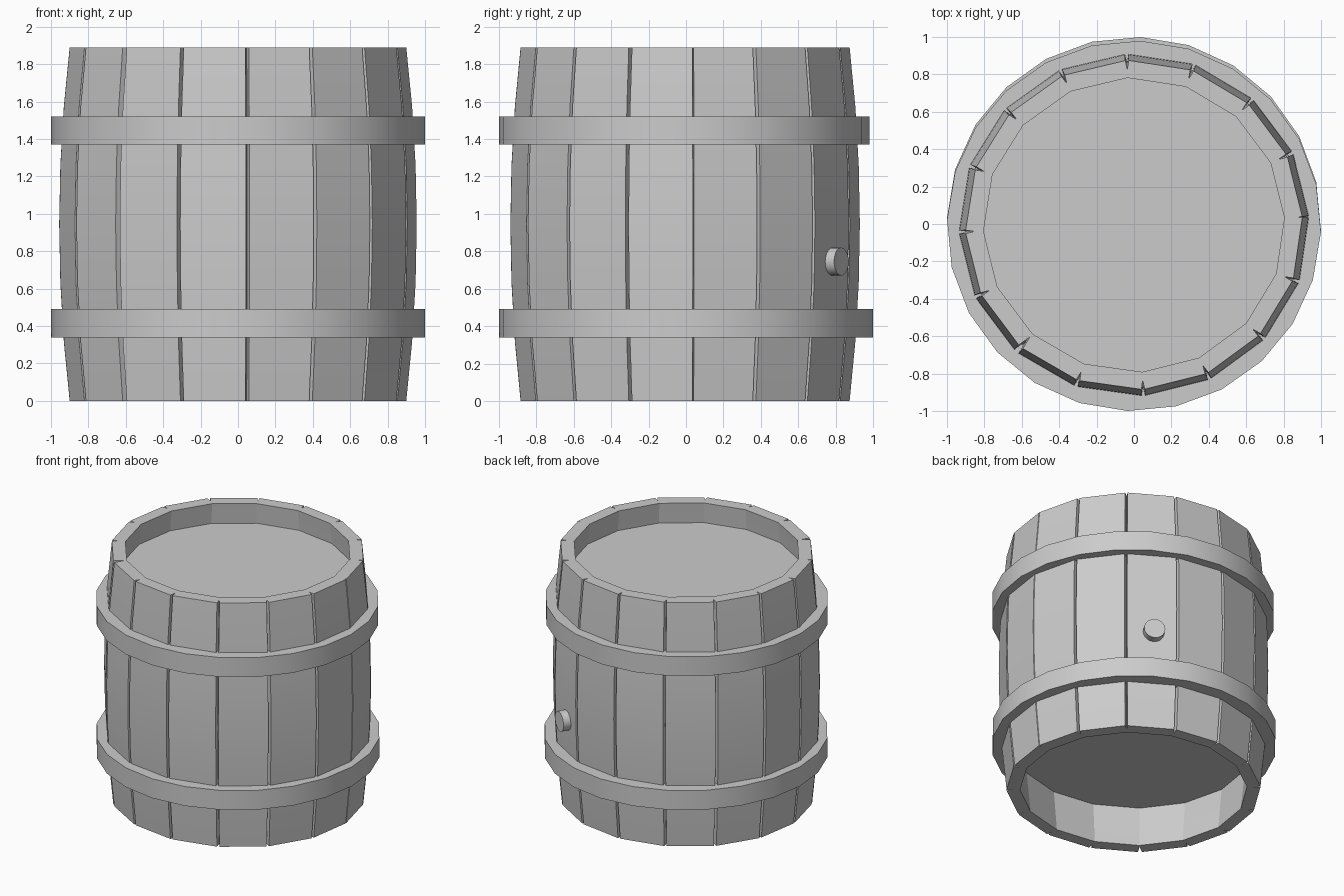
import bpy, bmesh, math
from mathutils import Matrix, Vector

cube = bpy.data.objects.get("Cube")
if cube:
    bpy.data.objects.remove(cube, do_unlink=True)

grey = bpy.data.materials.new("plain_grey")
grey.use_nodes = True
COLOUR = (0.6, 0.6, 0.6, 1)
grey.diffuse_color = COLOUR
grey.node_tree.nodes["Principled BSDF"].inputs["Base Color"].default_value = COLOUR

HEIGHT = 1.89
STAVES = 16
STEP = 2 * math.pi / STAVES
START = math.radians(2.4)
# The body is very slightly oval
OVAL = Matrix.Translation((0, -0.005, 0)) @ Matrix.Diagonal((1, 0.977, 1, 1))


def finish(name, bm):
    """Turn a bmesh into a grey object, smooth except at sharp edges."""
    bmesh.ops.recalc_face_normals(bm, faces=bm.faces)
    mesh = bpy.data.meshes.new(name)
    bm.to_mesh(mesh)
    bm.free()
    mesh.materials.append(grey)
    obj = bpy.data.objects.new(name, mesh)
    bpy.context.collection.objects.link(obj)
    bpy.ops.object.select_all(action='DESELECT')
    obj.select_set(True)
    bpy.context.view_layer.objects.active = obj
    bpy.ops.object.shade_smooth_by_angle(angle=math.radians(25))
    return obj


def bulge(z):
    """Distance from the axis to the outer face of a stave."""
    t = 2 * z / HEIGHT - 1
    return 0.885 + 0.055 * (1 - t * t)


def stave(name, angle, rows=7, thickness=0.095):
    """A bowed plank with parallel sides, meeting its neighbours mid-thickness."""
    bm = bmesh.new()
    turn = OVAL @ Matrix.Rotation(angle, 4, 'Z')
    previous = None
    for i in range(rows):
        z = HEIGHT * i / (rows - 1)
        outer = bulge(z)
        inner = outer - thickness
        half = (outer - thickness / 2) * math.tan(STEP / 2)
        corners = ((outer, -half), (outer, half), (inner, half), (inner, -half))
        ring = [bm.verts.new(turn @ Vector((r, w, z))) for r, w in corners]
        if previous:
            for a in range(4):
                b = (a + 1) % 4
                bm.faces.new((previous[a], previous[b], ring[b], ring[a]))
        if i in (0, rows - 1):
            bm.faces.new(ring)
        previous = ring
    finish(name, bm)


def hoop(name, z, y, y_scale, sides=24, outer=1.0, inner=0.88, height=0.15):
    """A flat band around the staves."""
    bm = bmesh.new()
    section = ((outer, z), (outer, z + height), (inner, z + height), (inner, z))
    rings = []
    for i in range(sides):
        a = 2 * math.pi * i / sides - math.radians(2)
        rings.append([bm.verts.new((r * math.cos(a), y + y_scale * r * math.sin(a), h))
                      for r, h in section])
    for i in range(sides):
        one, two = rings[i - 1], rings[i]
        for a in range(4):
            b = (a + 1) % 4
            bm.faces.new((one[a], two[a], two[b], one[b]))
    finish(name, bm)


def disc(name, radius, depth, matrix, sides=32):
    bm = bmesh.new()
    bmesh.ops.create_cone(bm, cap_ends=True, segments=sides, radius1=radius,
                          radius2=radius, depth=depth, matrix=matrix)
    finish(name, bm)


# Staves; those at the front sit slightly round from even spacing
for n in range(STAVES):
    shift = math.radians(0.7) if n >= 10 else 0
    stave(f"stave_{n + 1}", START + (n + 0.5) * STEP + shift)

# Hoops
hoop("lower_hoop", 0.34, 0, 1)
hoop("upper_hoop", 1.37, -0.01, 0.99)

# Recessed ends
disc("top_lid", 0.84, 0.04, OVAL @ Matrix.Translation((0, 0, 1.71)))
disc("bottom_lid", 0.84, 0.04, OVAL @ Matrix.Translation((0, 0, 0.34)))

# Bung on the back, centred on one stave
bung_angle = START + 2.5 * STEP
disc("bung", 0.075, 0.1,
     Matrix.Rotation(bung_angle, 4, 'Z') @ Matrix.Translation((0.922, 0, 0.745))
     @ Matrix.Rotation(math.pi / 2, 4, 'Y'), sides=20)
